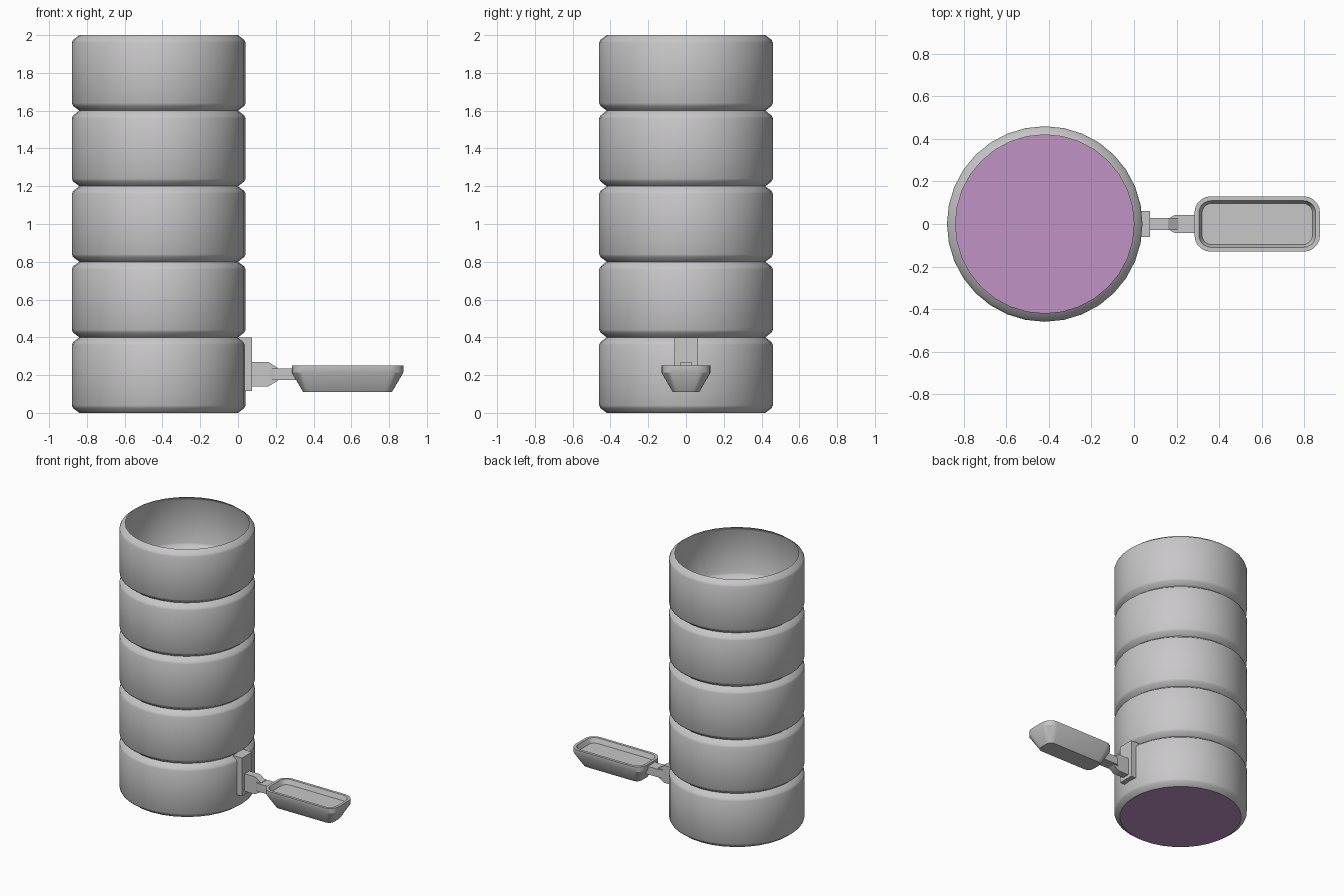
import bpy
import math

default = bpy.data.objects.get("Cube")
if default:
    bpy.data.objects.remove(default, do_unlink=True)


def material(name, rgb):
    mat = bpy.data.materials.new(name)
    mat.use_nodes = True
    color = (*rgb, 1.0)
    mat.diffuse_color = color
    mat.node_tree.nodes["Principled BSDF"].inputs["Base Color"].default_value = color
    return mat


GREY = material("light grey", (0.58, 0.57, 0.58))
PURPLE = material("soft purple", (0.53, 0.29, 0.56))


def add_object(name, verts, faces, mats=(GREY,)):
    mesh = bpy.data.meshes.new(name)
    mesh.from_pydata(verts, [], faces)
    for mat in mats:
        mesh.materials.append(mat)
    obj = bpy.data.objects.new(name, mesh)
    bpy.context.collection.objects.link(obj)
    bpy.ops.object.select_all(action="DESELECT")
    obj.select_set(True)
    bpy.context.view_layer.objects.active = obj
    bpy.ops.object.shade_smooth_by_angle(angle=math.radians(32))
    return obj


def loft(name, rings, cap_end=True, mats=(GREY,)):
    """Skin a stack of equal-length rings; the first ring is always capped."""
    n = len(rings[0])
    verts = [p for ring in rings for p in ring]
    faces = [tuple(reversed(range(n)))]
    for r in range(len(rings) - 1):
        for i in range(n):
            j = (i + 1) % n
            faces.append((r * n + i, r * n + j, (r + 1) * n + j, (r + 1) * n + i))
    if cap_end:
        faces.append(tuple(range((len(rings) - 1) * n, len(rings) * n)))
    return add_object(name, verts, faces, mats)


def circle(cx, radius, z, n=32):
    return [(cx + radius * math.cos(2 * math.pi * i / n),
             radius * math.sin(2 * math.pi * i / n), z) for i in range(n)]


def rounded_rect(cx, half_x, half_y, corner, z, steps=5):
    points = []
    for quarter, (sx, sy) in enumerate(((1, 1), (-1, 1), (-1, -1), (1, -1))):
        for s in range(steps + 1):
            a = math.pi / 2 * (quarter + s / steps)
            points.append((cx + sx * (half_x - corner) + corner * math.cos(a),
                           sy * (half_y - corner) + corner * math.sin(a), z))
    return points


# Stacked open cups with bevelled rims and coloured floors
SECTION = 0.4
lower = [(0.42, 0.0), (0.453, 0.025), (0.46, 0.04)]
profile = lower + [(r, SECTION - z) for r, z in reversed(lower)]
for k in range(5):
    rings = [circle(-0.42, r, k * SECTION + z) for r, z in profile]
    cup = loft(f"cup_section_{k + 1}", rings, cap_end=False, mats=(GREY, PURPLE))
    cup.data.polygons[0].material_index = 1

# Mounting plate on the lowest cup
plate = [[(x, y, z) for x, y in ((0.0, -0.06), (0.075, -0.06), (0.075, 0.06), (0.0, 0.06))]
         for z in (0.115, 0.4)]
loft("mounting_plate", plate)

# Tapered arm, a side profile extruded across y
arm = [(0.07, 0.14), (0.16, 0.14), (0.21, 0.17), (0.21, 0.238), (0.16, 0.27), (0.07, 0.27)]
loft("bracket_arm", [[(x, y, z) for x, z in arm] for y in (0.028, -0.028)])

# Flat link, a plan profile extruded up z
link = [(0.155, -0.02), (0.19, -0.042), (0.31, -0.042),
        (0.31, 0.042), (0.19, 0.042), (0.155, 0.02)]
loft("tray_link", [[(x, y, z) for x, y in link] for z in (0.175, 0.235)])

# Tray: tapered body, upright rim and shallow recess
CX = 0.58
loft("tray", [
    rounded_rect(CX, 0.235, 0.07, 0.04, 0.11),
    rounded_rect(CX, 0.295, 0.13, 0.075, 0.213),
    rounded_rect(CX, 0.295, 0.13, 0.075, 0.25),
    rounded_rect(CX, 0.275, 0.11, 0.058, 0.25),
    rounded_rect(CX, 0.26, 0.097, 0.045, 0.215),
])
